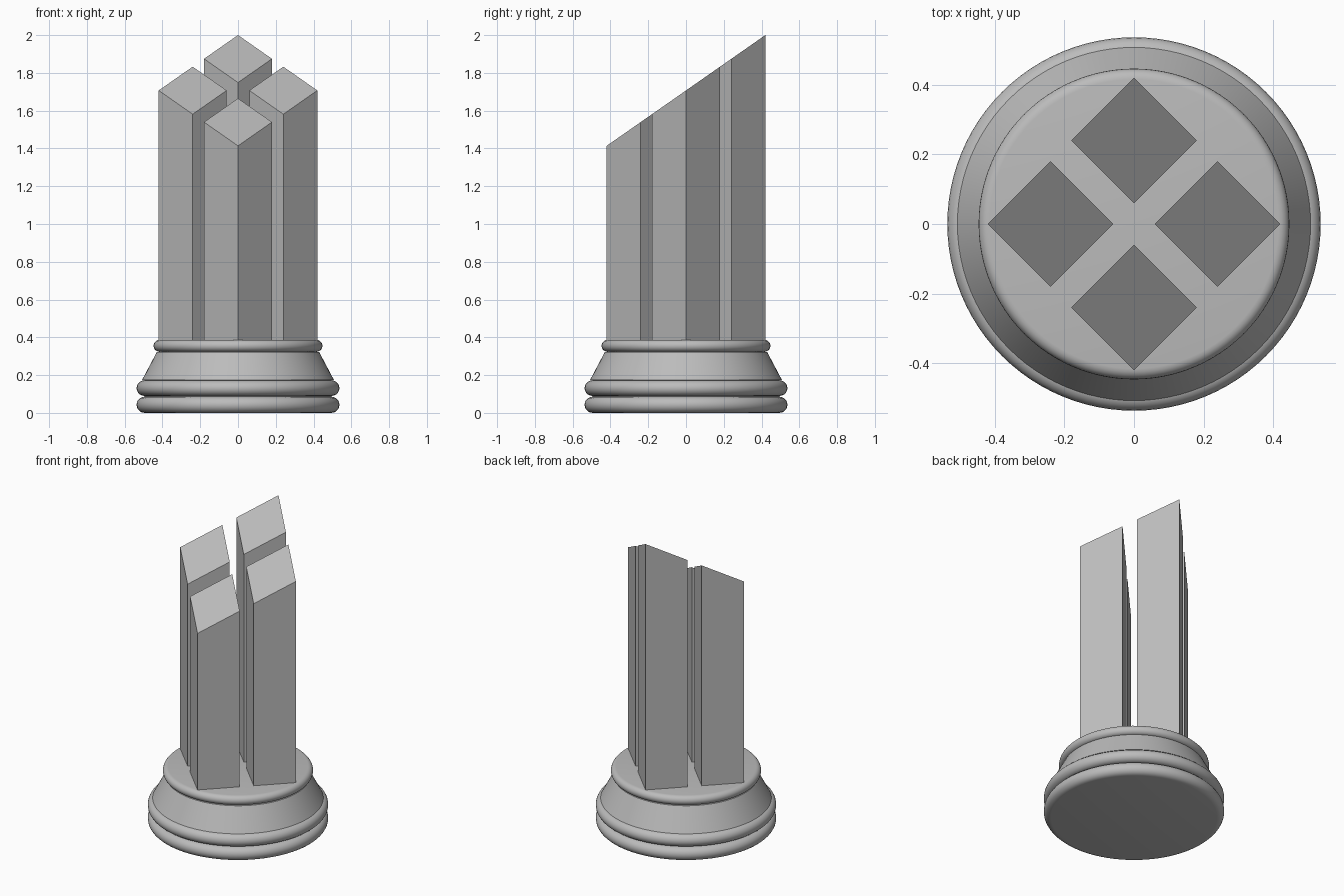
import bpy, bmesh, math

cube = bpy.data.objects.get("Cube")
if cube:
    bpy.data.objects.remove(cube, do_unlink=True)

stone = bpy.data.materials.new("grey stone")
stone.use_nodes = True
GREY = (0.5, 0.5, 0.5, 1)
stone.diffuse_color = GREY
stone.node_tree.nodes["Principled BSDF"].inputs["Base Color"].default_value = GREY


def make_object(name, bm):
    bmesh.ops.recalc_face_normals(bm, faces=bm.faces)
    mesh = bpy.data.meshes.new(name)
    bm.to_mesh(mesh)
    bm.free()
    mesh.materials.append(stone)
    obj = bpy.data.objects.new(name, mesh)
    bpy.context.collection.objects.link(obj)
    return obj


def bead(radius, low, high, steps=10):
    """Half-round moulding, as (radius, height) points."""
    r = (high - low) / 2
    angles = [math.pi * (i / steps - 0.5) for i in range(steps + 1)]
    return [(radius - r + r * math.cos(a), low + r + r * math.sin(a)) for a in angles]


# Round moulded base: two beads, a sloping neck and a top bead
profile = [(0, 0)] + bead(0.537, 0, 0.086) + bead(0.537, 0.09, 0.172)
profile += [(0.508, 0.174), (0.43, 0.322)] + bead(0.447, 0.324, 0.386) + [(0, 0.386)]
bm = bmesh.new()
verts = [bm.verts.new((r, 0, z)) for r, z in profile]
edges = [bm.edges.new(pair) for pair in zip(verts, verts[1:])]
bmesh.ops.spin(bm, geom=verts + edges, cent=(0, 0, 0), axis=(0, 0, 1),
               angle=math.tau, steps=96)
bmesh.ops.remove_doubles(bm, verts=bm.verts, dist=0.0001)
base = make_object("base", bm)
bpy.context.view_layer.objects.active = base
base.select_set(True)
bpy.ops.object.shade_smooth_by_angle(angle=math.radians(35))

# Four diamond pillars, all cut by one plane that rises to the back
HALF, OFFSET, FLOOR = 0.18, 0.24, 0.38
for name, dx, dy in (("front", 0, -1), ("back", 0, 1), ("left", 1, 0), ("right", -1, 0)):
    bm = bmesh.new()
    bmesh.ops.create_cone(bm, cap_ends=True, segments=4, radius1=HALF, radius2=HALF, depth=1)
    for v in bm.verts:
        v.co.x += dx * OFFSET
        v.co.y += dy * OFFSET
        v.co.z = FLOOR if v.co.z < 0 else 1.707 + 0.698 * v.co.y
    make_object(name + "_pillar", bm)
